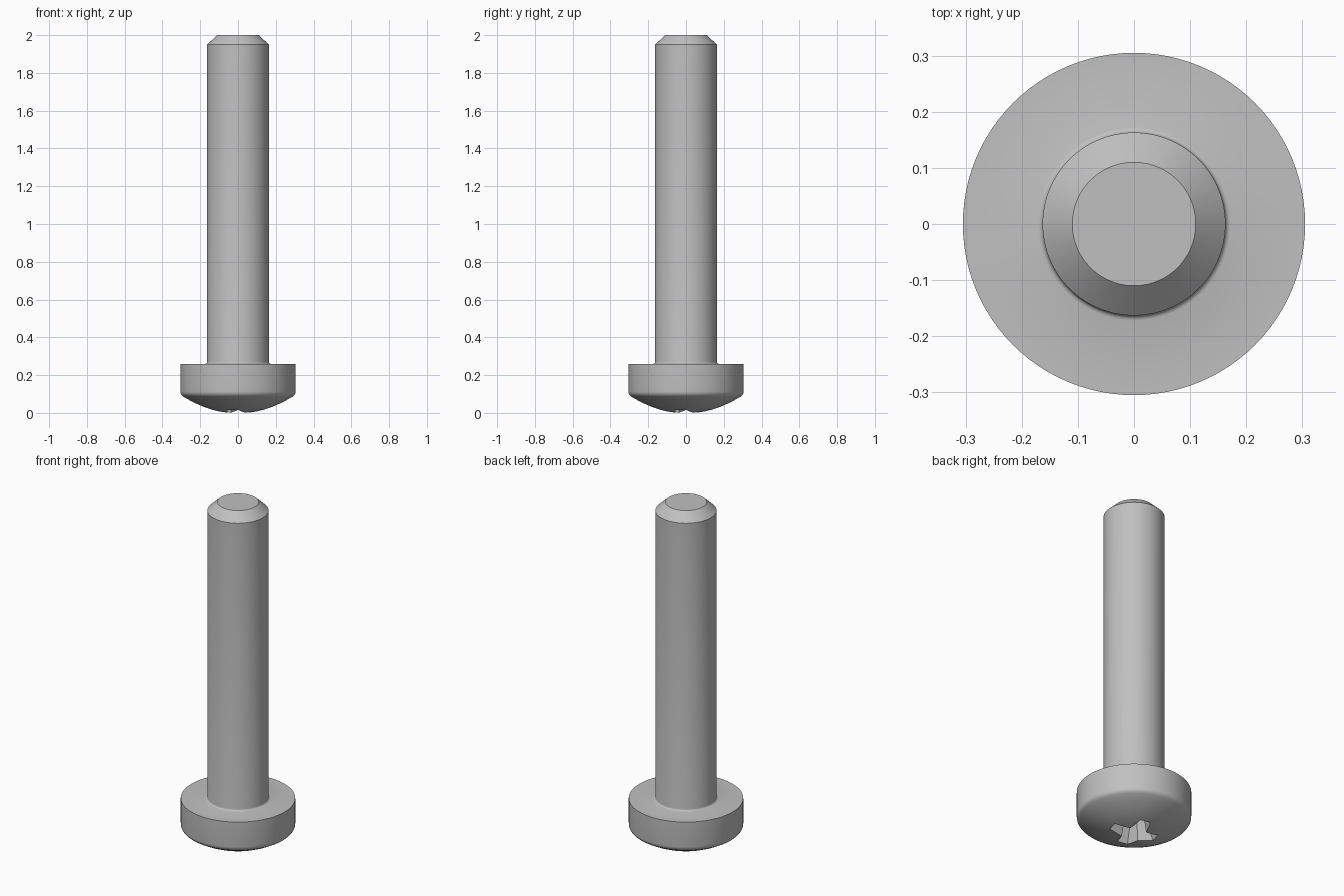
import bpy, bmesh, math
from mathutils import Matrix, Vector

cube = bpy.data.objects.get("Cube")
if cube:
    bpy.data.objects.remove(cube, do_unlink=True)

GREY = (0.53, 0.53, 0.53, 1.0)
steel = bpy.data.materials.new("plain steel grey")
steel.use_nodes = True
steel.diffuse_color = GREY
steel.node_tree.nodes["Principled BSDF"].inputs["Base Color"].default_value = GREY


def make_object(name, bm):
    bmesh.ops.recalc_face_normals(bm, faces=bm.faces)
    mesh = bpy.data.meshes.new(name)
    bm.to_mesh(mesh)
    bm.free()
    mesh.materials.append(steel)
    obj = bpy.data.objects.new(name, mesh)
    bpy.context.collection.objects.link(obj)
    return obj


def revolve(name, profile, steps=96):
    bm = bmesh.new()
    verts = [bm.verts.new((r, 0, z)) for r, z in profile]
    edges = [bm.edges.new(pair) for pair in zip(verts, verts[1:])]
    bmesh.ops.spin(bm, geom=verts + edges, cent=(0, 0, 0), axis=(0, 0, 1),
                   angle=math.tau, steps=steps, use_duplicate=False)
    bmesh.ops.remove_doubles(bm, verts=bm.verts, dist=1e-5)
    return make_object(name, bm)


# Domed head, rounded rim, shank fillet and chamfered tip
dome = [(0.29 * i / 8, -0.003 + 0.09 * (i / 8) ** 2) for i in range(9)]
rim = [(0.299, 0.095), (0.304, 0.104), (0.305, 0.113), (0.305, 0.26)]
shank = [(0.172, 0.26), (0.167, 0.2615), (0.164, 0.265), (0.163, 0.27),
         (0.163, 1.95), (0.11, 2.0), (0, 2.0)]
screw = revolve("screw_body", dome + rim + shank)


# Tapered cross recess, narrowing towards its floor
def cross_ring(bm, z, reach, half, inner):
    ring = []
    for k in range(4):
        turn = Matrix.Rotation(k * math.pi / 2 - math.radians(12), 4, "Z")
        for x, y in ((reach, -half), (reach, half), (inner, inner)):
            ring.append(bm.verts.new(turn @ Vector((x, y, z))))
    return ring


bm = bmesh.new()
low = cross_ring(bm, -0.03, 0.15, 0.032, 0.052)
high = cross_ring(bm, 0.15, 0.07, 0.02, 0.032)
bm.faces.new(low)
bm.faces.new(high)
for i in range(len(low)):
    j = (i + 1) % len(low)
    bm.faces.new((low[i], low[j], high[j], high[i]))
cutter = make_object("recess_cutter", bm)
cutter.hide_render = True

cut = screw.modifiers.new("drive_recess", "BOOLEAN")
cut.operation = "DIFFERENCE"
cut.solver = "EXACT"
cut.object = cutter

bpy.ops.object.select_all(action="DESELECT")
screw.select_set(True)
bpy.context.view_layer.objects.active = screw
bpy.ops.object.modifier_apply(modifier=cut.name)
bpy.data.objects.remove(cutter, do_unlink=True)
bpy.ops.object.shade_smooth_by_angle(angle=math.radians(35))
